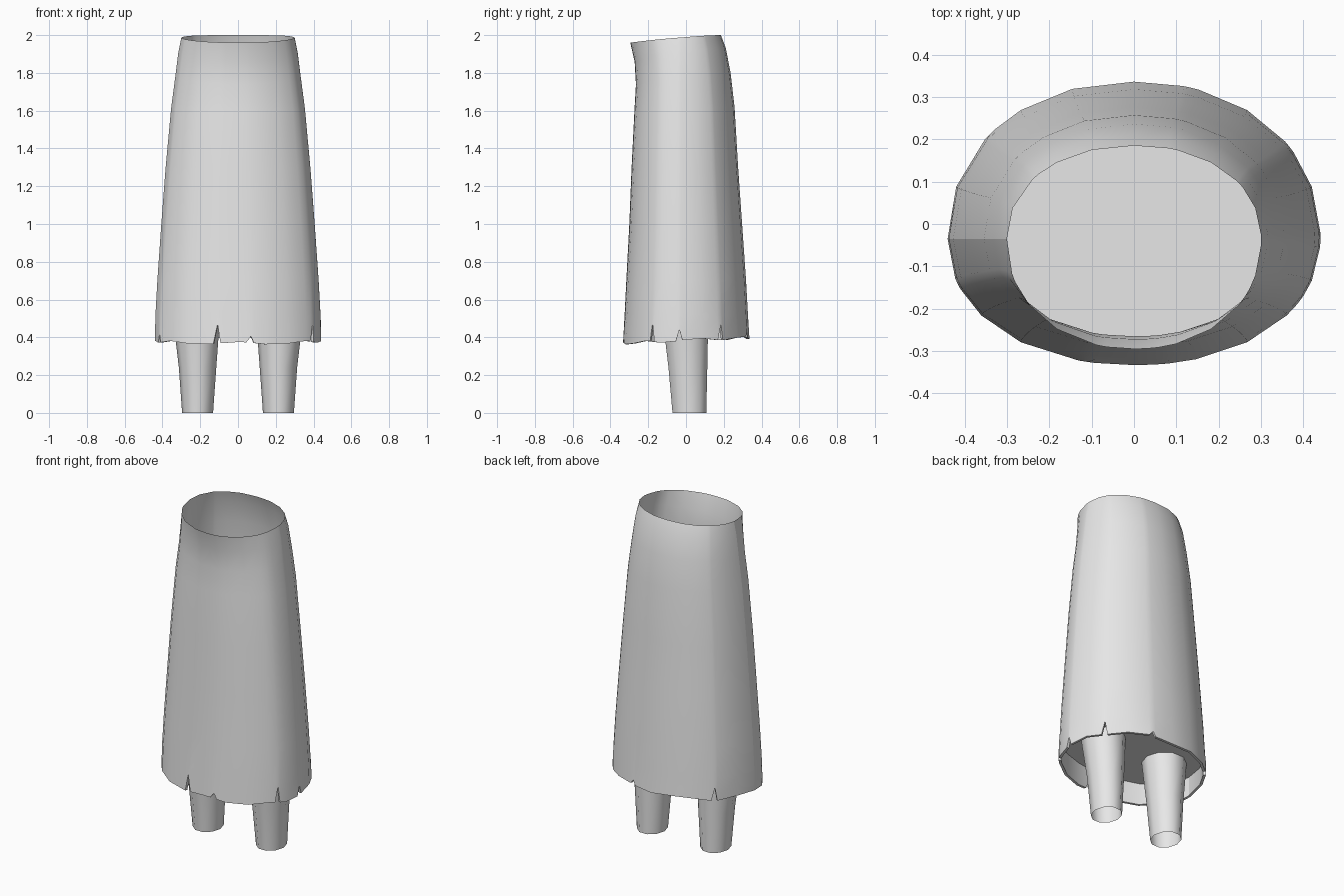
import bpy, math

if "Cube" in bpy.data.objects:
    bpy.data.objects.remove(bpy.data.objects["Cube"])

grey = bpy.data.materials.new("plain grey cloth")
grey.diffuse_color = (0.8, 0.8, 0.8, 1)
grey.use_nodes = True
grey.node_tree.nodes["Principled BSDF"].inputs["Base Color"].default_value = grey.diffuse_color


def make_object(name, verts, faces, angle=35):
    mesh = bpy.data.meshes.new(name)
    mesh.from_pydata(verts, [], faces)
    mesh.materials.append(grey)
    ob = bpy.data.objects.new(name, mesh)
    bpy.context.collection.objects.link(ob)
    bpy.ops.object.select_all(action='DESELECT')
    ob.select_set(True)
    bpy.context.view_layer.objects.active = ob
    bpy.ops.object.shade_smooth_by_angle(angle=math.radians(angle))
    return ob


def loft(rings):
    """Join equal closed rings with quads."""
    n = len(rings[0])
    verts = [p for r in rings for p in r]
    faces = [(k * n + i, k * n + (i + 1) % n,
              (k + 1) * n + (i + 1) % n, (k + 1) * n + i)
             for k in range(len(rings) - 1) for i in range(n)]
    return verts, faces


SIDE_Y = -0.035    # depth of the side seams
FLOOR_Z = 0.5      # panel closing the skirt above the legs

# tears in the hem: angle in degrees -> height of the tip
tears = {257: 0.47, 278: 0.405, 333: 0.475, 0: 0.44,
         35: 0.47, 74: 0.43, 140: 0.465, 200: 0.42}


def gap(a, b):
    return abs((a - b + 180) % 360 - 180)


# columns around the skirt, with three extra at each tear
columns = [a for a in range(0, 360, 18) if all(gap(a, t) > 6 for t in tears)]
for t in tears:
    columns += [(t - 3) % 360, t, (t + 2) % 360]
columns.sort()


def hem_z(a):
    if a in tears:
        return tears[a]
    wobble = 0.008 * math.sin(math.radians(a * 7))
    return 0.383 + 0.016 * math.sin(math.radians(a)) + wobble


def skirt_point(a, rx, yf, yb, z):
    c, s = math.cos(math.radians(a)), math.sin(math.radians(a))
    ry = (yb - SIDE_Y) if s > 0 else (SIDE_Y - yf)
    e = 0.94    # slightly squarer than an ellipse
    x = math.copysign(abs(c) ** e, c) * rx if abs(c) > 1e-6 else 0
    y = math.copysign(abs(s) ** e, s) * ry if abs(s) > 1e-6 else 0
    return (x, SIDE_Y + y, z)


# front height, back height, half width, front depth, back depth
profile = [(0.52, 0.52, 0.437, -0.325, 0.328),
           (0.70, 0.70, 0.427, -0.316, 0.318),
           (1.00, 1.00, 0.406, -0.300, 0.297),
           (1.30, 1.30, 0.383, -0.288, 0.276),
           (1.60, 1.62, 0.354, -0.273, 0.257),
           (1.74, 1.80, 0.332, -0.265, 0.236),
           (1.86, 1.93, 0.316, -0.272, 0.211),
           (1.96, 2.00, 0.300, -0.295, 0.185)]

inner = (0.425, -0.318, 0.320)
outer = (0.440, -0.333, 0.336)
rings = [[skirt_point(a, *inner, FLOOR_Z) for a in columns],
         [skirt_point(a, *inner, hem_z(a)) for a in columns],
         [skirt_point(a, *outer, hem_z(a)) for a in columns]]
for zf, zb, rx, yf, yb in profile:
    ring = []
    for a in columns:
        t = (1 + math.sin(math.radians(a))) / 2
        t = 1 - (1 - t) ** 1.6    # sides sit closer to the back height
        ring.append(skirt_point(a, rx, yf, yb, zf + (zb - zf) * t))
    rings.append(ring)

# skirt with folded hem
skirt = make_object("skirt", *loft(rings))

# crisp side seams
n = len(columns)
seams = {columns.index(0), columns.index(180)}
for e in skirt.data.edges:
    i, j = e.vertices
    if i % n == j % n and i % n in seams:
        e.use_edge_sharp = True

# panel inside the skirt
make_object("inner_panel", rings[0], [tuple(range(n))])


# tapered legs: height, centre x, half width, centre y, half depth
leg_profile = [(0.0, 0.214, 0.082, 0.018, 0.094),
               (0.24, 0.214, 0.099, 0.010, 0.108),
               (FLOOR_Z, 0.220, 0.124, -0.003, 0.127)]
for side, label in ((-1, "left_leg"), (1, "right_leg")):
    leg = []
    for z, cx, rx, cy, ry in leg_profile:
        leg.append([(side * cx + rx * math.cos(k * math.pi / 5),
                     cy + ry * math.sin(k * math.pi / 5), z)
                    for k in range(10)])
    make_object(label, *loft(leg), angle=40)
